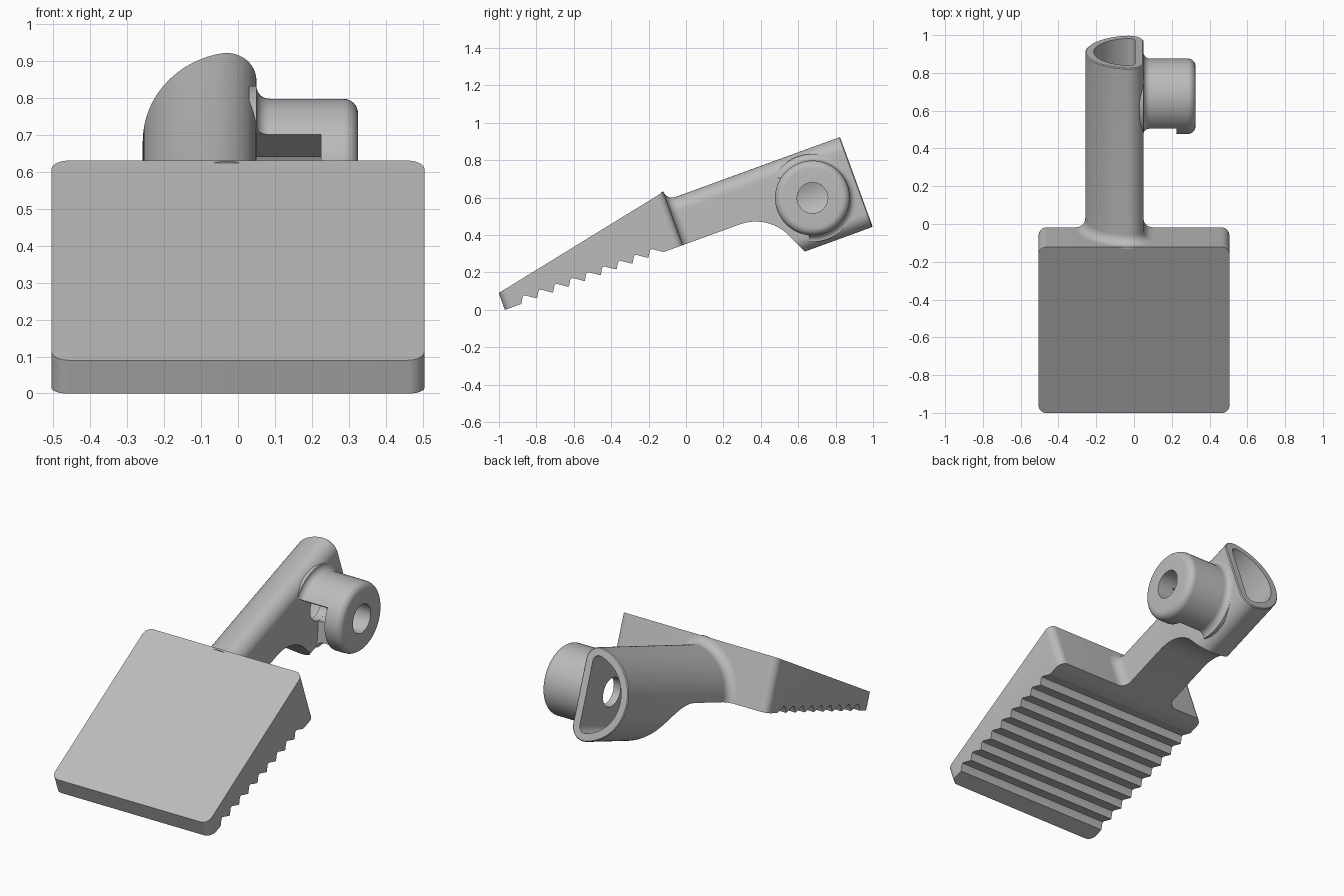
import bpy, bmesh, math
from mathutils import Matrix

if "Cube" in bpy.data.objects:
    bpy.data.objects.remove(bpy.data.objects["Cube"], do_unlink=True)

TILT = Matrix.Rotation(math.radians(20), 4, "X")   # whole part leans back
MID = 0.331                                        # underside of pad, axis of arm
HUB = 0.84                                         # distance of the hub along the arm

grey = bpy.data.materials.new("plain grey")
grey.diffuse_color = (0.5, 0.5, 0.5, 1)
grey.use_nodes = True
grey.node_tree.nodes["Principled BSDF"].inputs["Base Color"].default_value = (0.5, 0.5, 0.5, 1)


def arc(cx, cy, r, start, end, n=10):
    angles = [math.radians(start + (end - start) * i / n) for i in range(n + 1)]
    return [(cx + r * math.cos(a), cy + r * math.sin(a)) for a in angles]


def loft(name, rings, caps=True):
    """Skin a list of equal point rings; without caps the last joins the first."""
    bm = bmesh.new()
    rows = [[bm.verts.new(p) for p in ring] for ring in rings]
    pairs = list(zip(rows, rows[1:]))
    if caps:
        bm.faces.new(rows[0])
        bm.faces.new(rows[-1])
    else:
        pairs.append((rows[-1], rows[0]))
    for a, b in pairs:
        for i in range(len(a)):
            j = (i + 1) % len(a)
            bm.faces.new((a[i], a[j], b[j], b[i]))
    bmesh.ops.recalc_face_normals(bm, faces=bm.faces)
    bm.transform(TILT)
    mesh = bpy.data.meshes.new(name)
    bm.to_mesh(mesh)
    bm.free()
    mesh.materials.append(grey)
    obj = bpy.data.objects.new(name, mesh)
    bpy.context.collection.objects.link(obj)
    return obj


def side_prism(name, outline, x0, x1):
    return loft(name, [[(x, u, v) for u, v in outline] for x in (x0, x1)])


def activate(obj):
    bpy.ops.object.select_all(action="DESELECT")
    obj.select_set(True)
    bpy.context.view_layer.objects.active = obj


def boolean(obj, tool, operation="DIFFERENCE"):
    tool.hide_render = True
    activate(obj)
    mod = obj.modifiers.new("cut", "BOOLEAN")
    mod.operation, mod.solver, mod.object = operation, "EXACT", tool
    bpy.ops.object.modifier_apply(modifier=mod.name)
    bpy.data.objects.remove(tool, do_unlink=True)


# Wedge pad with a saw-tooth underside
front, back = -0.91, 0.102
outline = [(front, MID)]
pitch = 0.0905
for i in range(9):
    u = -0.817 + i * pitch
    outline += [(u, MID), (u + 0.02, MID + 0.033), (u + 0.027, MID + 0.037),
                (u + 0.036, MID + 0.035), (u + pitch - 0.008, MID + 0.003)]
outline += [(-0.817 + 9 * pitch, MID), (back, MID), (back, 0.634), (front, 0.427)]
pad = side_prism("pad", outline, -0.6, 0.6)

# Rounded plan shape of the pad
r, w = 0.045, 0.505
plan = []
for cx, cy, a in ((w - r, back - r, 0), (r - w, back - r, 90),
                  (r - w, front + r, 180), (w - r, front + r, 270)):
    plan += arc(cx, cy, r, a, a + 90, 8)
boolean(pad, loft("plan", [[(x, u, v) for x, u in plan] for v in (0, 1)]), "INTERSECT")


def d_shape(u, offset):
    """D cross-section: flat to the left side, rounded corners, big round back."""
    radius, flat, corner = 0.258 + offset, 0.05 + offset, 0.08 + offset
    cx = flat - corner
    cv = math.sqrt((radius - corner) ** 2 - cx ** 2)
    turn = math.degrees(math.atan2(cv, cx))
    pts = (arc(cx, MID + cv, corner, 0, turn, 12)
           + arc(0, MID, radius, turn, 360 - turn, 48)[1:-1]
           + arc(cx, MID - cv, corner, 360 - turn, 360, 12))
    return [(x, u, v) for x, v in pts]


# Arm, flaring into the pad
flare = 0.05
sections = [d_shape(0.09, flare)]
for i in range(7):
    a = math.radians(15 * i)
    sections.append(d_shape(back + flare * (1 - math.cos(a)), flare * (1 - math.sin(a))))
sections += [d_shape(1.085, 0), d_shape(1.09, -0.005)]
arm = loft("arm", sections)

# Underside relief, ending in a curved ramp
ramp = arc(0.426, MID - 0.25, 0.25, 90, 25, 20)
end_u, end_v = ramp[-1]
slope = math.radians(-65)
relief = [(0, -0.2), (0, MID)] + ramp
relief += [(end_u + 0.4 * math.cos(slope), end_v + 0.4 * math.sin(slope))]
boolean(arm, side_prism("relief", relief, -0.6, 0.6))

# Hollow socket in the arm end and the bore through its flat wall
boolean(arm, loft("socket", [d_shape(0.73, -0.045), d_shape(1.2, -0.045)]))
boolean(arm, side_prism("bore", arc(HUB, MID, 0.082, 0, 360, 48)[:-1], -0.06, 0.2))

# Hub: a revolved ring with a flared root and rounded outer edge
profile = [(0.03, 0.082), (0.03, 0.235)]
profile += arc(0.085, 0.235, 0.035, 180, 270, 8)
profile += arc(0.285, 0.16, 0.04, 90, 0, 8)
profile += [(0.325, 0.082)]
rings = []
for i in range(64):
    a = math.tau * i / 64
    rings.append([(x, HUB + q * math.cos(a), MID + q * math.sin(a)) for x, q in profile])
hub = loft("hub", rings, caps=False)

# Sector notch between the hub flange and the arm
sector = [(HUB, MID)] + arc(HUB, MID, 0.4, 129, 245, 12)
boolean(hub, side_prism("sector", sector, 0.02, 0.225))

for obj in (pad, arm, hub):
    activate(obj)
    bpy.ops.object.shade_smooth_by_angle(angle=math.radians(30))
